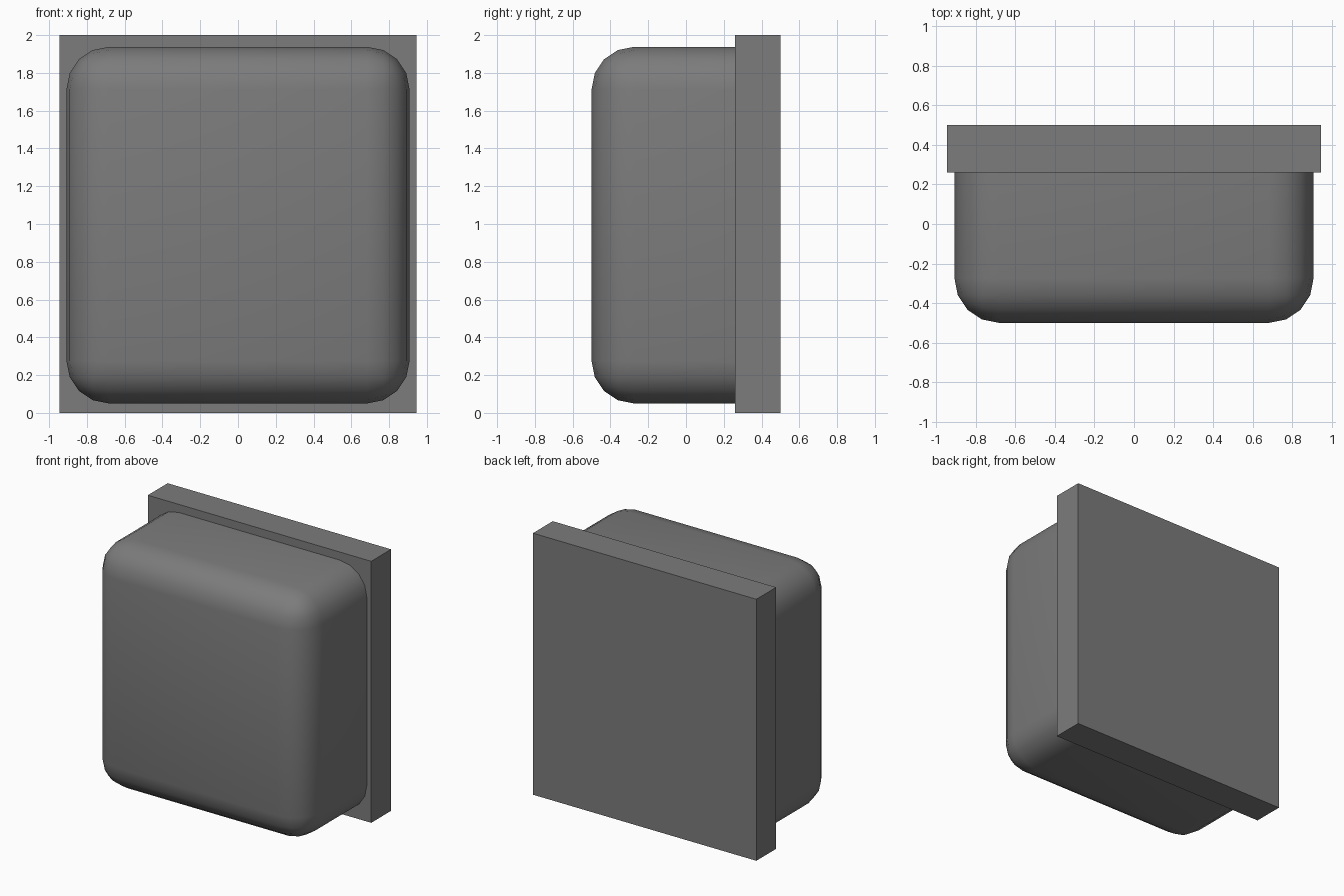
import bpy, bmesh, math

cube = bpy.data.objects.get("Cube")
if cube:
    bpy.data.objects.remove(cube, do_unlink=True)

# One grey for the whole model
grey = bpy.data.materials.new("mid_grey")
grey.use_nodes = True
colour = (0.2, 0.2, 0.2, 1)
grey.diffuse_color = colour
grey.node_tree.nodes["Principled BSDF"].inputs["Base Color"].default_value = colour


def box(name, low, high, radius=0):
    """Box between two corners; a radius rounds every edge except the back ones."""
    bm = bmesh.new()
    bmesh.ops.create_cube(bm, size=1)
    for v in bm.verts:
        v.co = [(a + b) / 2 + c * (b - a) for a, b, c in zip(low, high, v.co)]
    if radius:
        edges = [e for e in bm.edges if any(v.co.y < high[1] - 0.01 for v in e.verts)]
        bmesh.ops.bevel(bm, geom=edges, offset=radius, offset_type='OFFSET',
                        segments=4, profile=0.5, affect='EDGES', clamp_overlap=True)
    bmesh.ops.recalc_face_normals(bm, faces=bm.faces)
    mesh = bpy.data.meshes.new(name)
    bm.to_mesh(mesh)
    bm.free()
    mesh.materials.append(grey)
    obj = bpy.data.objects.new(name, mesh)
    bpy.context.collection.objects.link(obj)
    return obj


# Flat square plate at the back
box("back_plate", (-0.945, 0.26, 0), (0.945, 0.5, 2))

# Rounded block standing out of the plate
block = box("rounded_block", (-0.908, -0.5, 0.05), (0.908, 0.3, 1.938), 0.225)
bpy.ops.object.select_all(action='DESELECT')
block.select_set(True)
bpy.context.view_layer.objects.active = block
bpy.ops.object.shade_smooth_by_angle(angle=math.radians(40))
